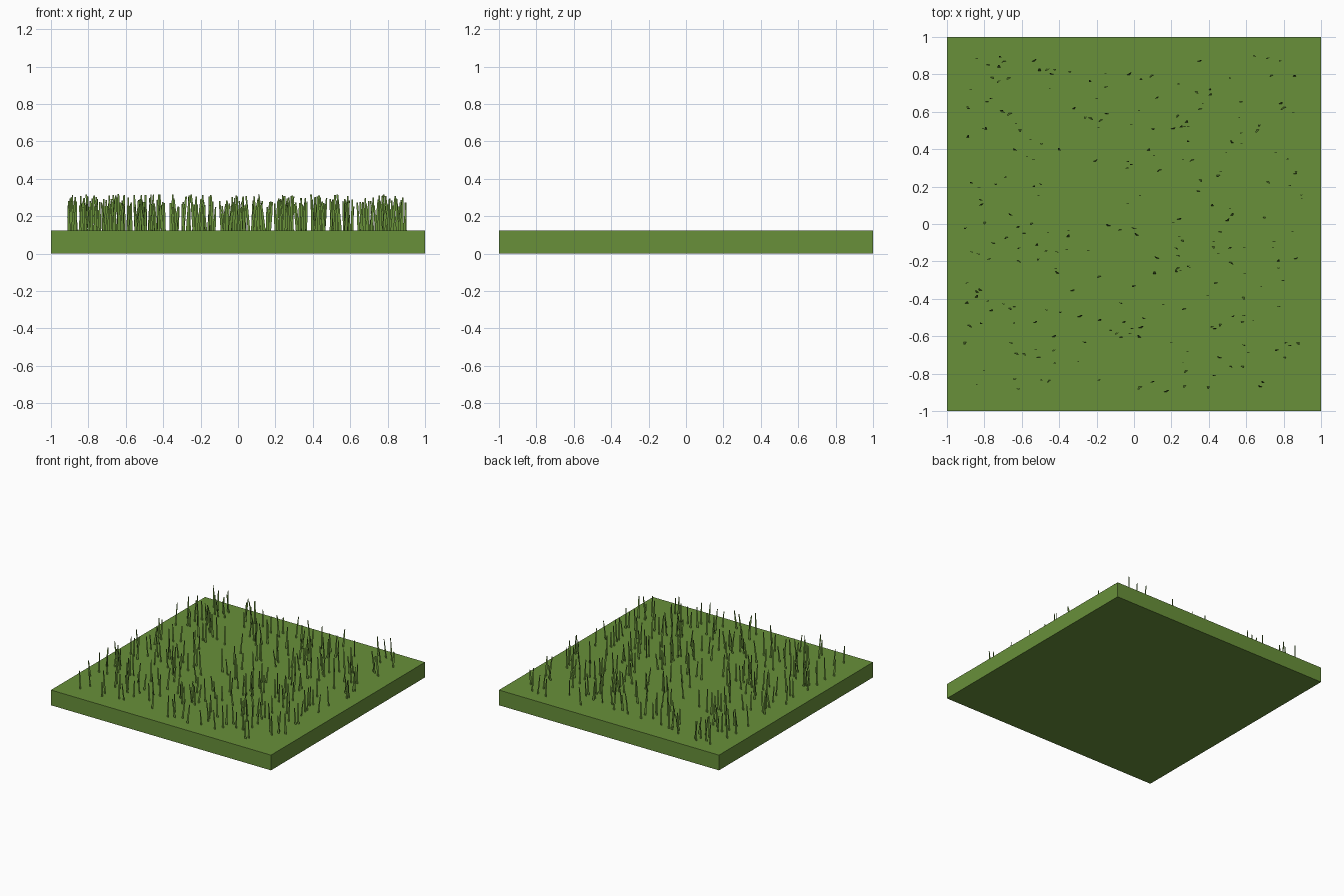
import bpy, bmesh, random

if "Cube" in bpy.data.objects:
    bpy.data.objects.remove(bpy.data.objects["Cube"])

random.seed(7)

# One flat green for turf and blades
green = bpy.data.materials.new("grass green")
green.diffuse_color = (0.14, 0.28, 0.042, 1.0)
green.use_nodes = True
green.node_tree.nodes["Principled BSDF"].inputs["Base Color"].default_value = green.diffuse_color


def add_object(name, bm):
    mesh = bpy.data.meshes.new(name)
    bm.to_mesh(mesh)
    bm.free()
    mesh.materials.append(green)
    obj = bpy.data.objects.new(name, mesh)
    bpy.context.collection.objects.link(obj)
    return obj


# Square slab of turf
bm = bmesh.new()
bmesh.ops.create_cube(bm, size=1.0)
for v in bm.verts:
    v.co = (v.co.x * 2, v.co.y * 2, (v.co.z + 0.5) * 0.125)
add_object("turf_slab", bm)


def add_blade(bm, x, y, height, lean_x, lean_y, width):
    """Thin tapering card, rooted at the slab base, width always along x."""
    previous = None
    for t, taper in ((0, 1.0), (0.45, 0.9), (0.75, 0.75), (1, 0.45)):
        cx, cy = x + lean_x * t, y + lean_y * t * t
        half = width * taper / 2
        row = [bm.verts.new((cx + s * half, cy, height * t)) for s in (-1, 1)]
        if previous:
            bm.faces.new((previous[0], previous[1], row[1], row[0]))
        previous = row


# Scattered grass blades
bm = bmesh.new()
count = 0
while count < 290:
    x, y = random.uniform(-0.9, 0.9), random.uniform(-0.9, 0.9)
    if 0.61 < x < 0.65 or 0.71 < x < 0.73:   # bare strips seen from the front
        continue
    add_blade(bm, x, y, random.uniform(0.25, 0.318),
              random.uniform(-0.03, 0.03), random.uniform(-0.018, 0.018),
              random.uniform(0.014, 0.02))
    count += 1
add_object("grass_blades", bm)
